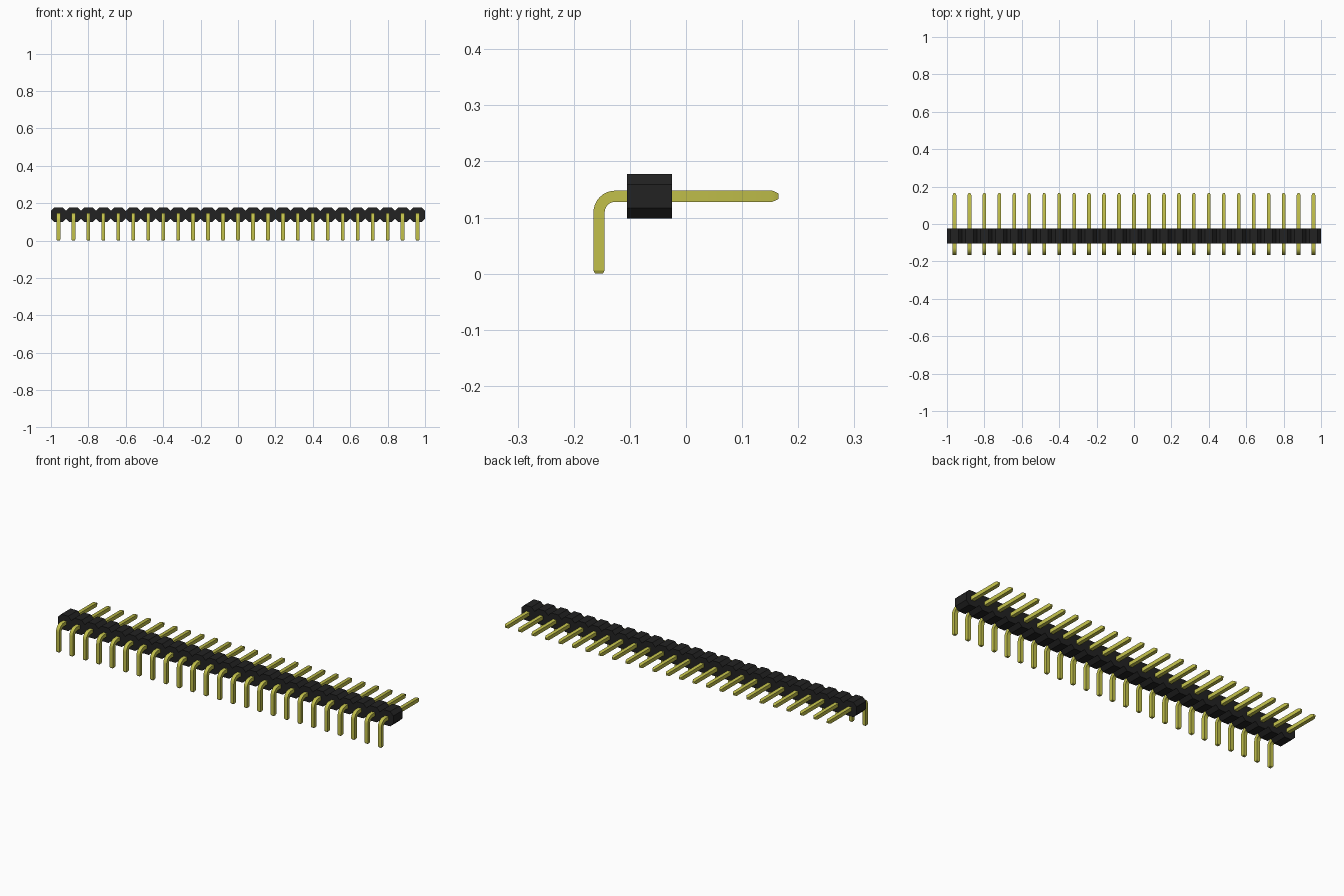
import bpy, bmesh, math
from mathutils import Vector

cube = bpy.data.objects.get("Cube")
if cube:
    bpy.data.objects.remove(cube, do_unlink=True)

COUNT = 25
PITCH = 0.08
MID_Z = 0.138          # height of the pin axis
PIN_Y = -0.155         # axis of the downward legs
HALF = 0.01            # half the pin thickness


def material(name, color, roughness):
    m = bpy.data.materials.new(name)
    m.use_nodes = True
    m.diffuse_color = color
    bsdf = m.node_tree.nodes["Principled BSDF"]
    bsdf.inputs["Base Color"].default_value = color
    bsdf.inputs["Roughness"].default_value = roughness
    return m


def finish(bm, name, mat):
    bmesh.ops.recalc_face_normals(bm, faces=bm.faces)
    mesh = bpy.data.meshes.new(name)
    bm.to_mesh(mesh)
    bm.free()
    mesh.materials.append(mat)
    obj = bpy.data.objects.new(name, mesh)
    bpy.context.collection.objects.link(obj)
    return obj


black = material("black plastic", (0.016, 0.016, 0.016, 1), 0.6)
gold = material("yellow gold", (0.54, 0.53, 0.07, 1), 0.4)


# Housing: a row of joined chamfered blocks, extruded front to back
def build_housing():
    top = []
    for i in range(COUNT):
        x = (i - (COUNT - 1) / 2) * PITCH
        if i == 0:
            top.append((x - 0.04, 0.021))
        top += [(x - 0.021, 0.04), (x + 0.021, 0.04), (x + 0.04, 0.021)]
    outline = top + [(x, -z) for x, z in reversed(top)]
    bm = bmesh.new()
    face = bm.faces.new([bm.verts.new((x, -0.105, MID_Z + z)) for x, z in outline])
    ext = bmesh.ops.extrude_face_region(bm, geom=[face])
    verts = [g for g in ext["geom"] if isinstance(g, bmesh.types.BMVert)]
    bmesh.ops.translate(bm, vec=(0, 0.08, 0), verts=verts)
    return finish(bm, "housing", black)


# Pin: a square section swept up the leg, round the bend and out the back
def build_pin():
    radius, steps = 0.029, 8
    up, back = Vector((0, 0, 1)), Vector((0, 1, 0))
    stations = [(Vector((0, PIN_Y, 0)), up, 0.7),
                (Vector((0, PIN_Y, 0.006)), up, 1)]
    centre = Vector((0, PIN_Y + radius, MID_Z - radius))
    for i in range(steps + 1):
        a = math.pi / 2 * i / steps
        tangent = up * math.cos(a) + back * math.sin(a)
        outward = up * math.sin(a) - back * math.cos(a)
        stations.append((centre + outward * radius, tangent, 1))
    stations += [(Vector((0, 0.154, MID_Z)), back, 1),
                 (Vector((0, 0.165, MID_Z)), back, 0.5)]

    bm = bmesh.new()
    rings = []
    side = Vector((1, 0, 0))
    for point, tangent, scale in stations:
        normal = tangent.cross(side)
        rings.append([bm.verts.new(point + (side * u + normal * v) * HALF * scale)
                      for u, v in ((-1, -1), (1, -1), (1, 1), (-1, 1))])
    for a, b in zip(rings, rings[1:]):
        for i in range(4):
            j = (i + 1) % 4
            bm.faces.new((a[i], a[j], b[j], b[i]))
    bm.faces.new(rings[0])
    bm.faces.new(rings[-1])
    return finish(bm, "pins", gold)


build_housing()

# Row of pins, one per block
pins = build_pin()
pins.location.x = -(COUNT - 1) / 2 * PITCH
bpy.ops.object.select_all(action="DESELECT")
pins.select_set(True)
bpy.context.view_layer.objects.active = pins
bpy.ops.object.shade_smooth_by_angle(angle=math.radians(25))
array = pins.modifiers.new("pin row", "ARRAY")
array.count = COUNT
array.use_relative_offset = False
array.use_constant_offset = True
array.constant_offset_displace = (PITCH, 0, 0)
